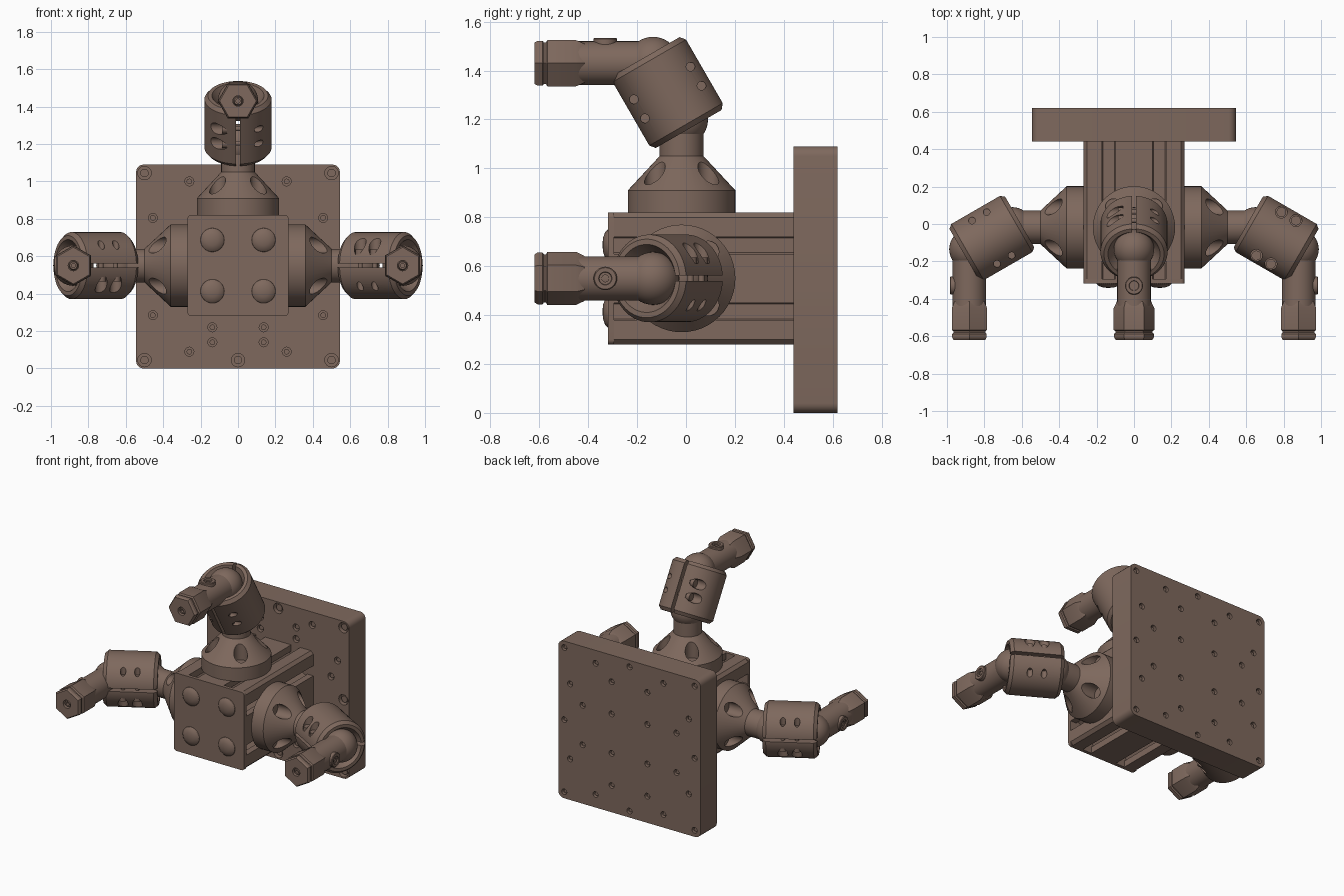
import bpy, bmesh
from math import radians, pi, cos, sin
from mathutils import Matrix, Vector

if "Cube" in bpy.data.objects:
    bpy.data.objects.remove(bpy.data.objects["Cube"])

T = Matrix.Translation
mat = bpy.data.materials.new("brown_metal")
mat.diffuse_color = (0.21, 0.14, 0.11, 1)
mat.use_nodes = True
mat.node_tree.nodes["Principled BSDF"].inputs["Base Color"].default_value = mat.diffuse_color
CZ = 0.55  # height of the block centre


def Rx(deg):
    return Matrix.Rotation(radians(deg), 4, 'X')


def Ry(deg):
    return Matrix.Rotation(radians(deg), 4, 'Y')


def finish(name, bm):
    bmesh.ops.recalc_face_normals(bm, faces=bm.faces)
    me = bpy.data.meshes.new(name)
    bm.to_mesh(me)
    bm.free()
    me.materials.append(mat)
    ob = bpy.data.objects.new(name, me)
    bpy.context.collection.objects.link(ob)
    return ob


def lathe(name, prof, m=Matrix(), seg=48):
    """Revolve (radius, height) points about local z."""
    bm = bmesh.new()
    vs = [bm.verts.new((r, 0, z)) for r, z in prof]
    es = [bm.edges.new(p) for p in zip(vs, vs[1:])]
    bmesh.ops.spin(bm, geom=vs + es, cent=(0, 0, 0), axis=(0, 0, 1),
                   angle=2 * pi, steps=seg)
    bmesh.ops.remove_doubles(bm, verts=bm.verts, dist=1e-5)
    bm.transform(m)
    return finish(name, bm)


def prism(name, pts, y0, y1):
    """Extrude an (x, z) outline along y."""
    bm = bmesh.new()
    f = bm.faces.new([bm.verts.new((x, y0, z)) for x, z in pts])
    new = bmesh.ops.extrude_face_region(bm, geom=[f])['geom']
    bmesh.ops.translate(bm, vec=(0, y1 - y0, 0),
                        verts=[v for v in new if isinstance(v, bmesh.types.BMVert)])
    return finish(name, bm)


def rounded(h, r, cz):
    pts = []
    for k in range(4):
        for i in range(6):
            a = k * pi / 2 + i * pi / 10
            sx, sz = [(1, 1), (-1, 1), (-1, -1), (1, -1)][k]
            pts.append((sx * (h - r) + r * cos(a), cz + sz * (h - r) + r * sin(a)))
    return pts


def cyl(bm, r, z0, z1, m, seg=20):
    bmesh.ops.create_cone(bm, cap_ends=True, segments=seg, radius1=r, radius2=r,
                          depth=z1 - z0, matrix=m @ T((0, 0, (z0 + z1) / 2)))


def cut(ob, bm):
    tool = finish("cutter", bm)
    tool.hide_render = True
    mod = ob.modifiers.new("cut", 'BOOLEAN')
    mod.operation, mod.solver, mod.object = 'DIFFERENCE', 'EXACT', tool
    bpy.context.view_layer.objects.active = ob
    bpy.ops.object.modifier_apply(modifier=mod.name)
    bpy.data.objects.remove(tool)


def quad(a, b):
    return [(sx * a, sz * b) for sx in (-1, 1) for sz in (-1, 1)]


# Mounting plate with blind holes on both faces
plate = prism("mounting_plate", rounded(0.545, 0.04, 0.545), 0.44, 0.62)
big = quad(0.5, 0.5) + [(0, 0.5), (0, -0.5), (0.5, 0), (-0.5, 0)]
small = (quad(0.26, 0.455) + quad(0.455, 0.26) + quad(0.137, 0.405)
         + quad(0.137, 0.325) + quad(0.405, 0.137))
back = quad(0.26, 0.455) + quad(0.455, 0.26) + quad(0.137, 0.36) + quad(0.137, 0.137) \
    + quad(0.36, 0.137) + big
bm, heads = bmesh.new(), bmesh.new()
for holes, r, y, d in ((big, 0.036, 0.44, 1), (small, 0.024, 0.44, 1), (back, 0.02, 0.62, -1)):
    for x, z in holes:
        m = T((x, y, 0.545 + z)) @ Rx(-90 * d)
        cyl(bm, r, -0.02, 0.035, m, 16)
        cyl(heads, r * 0.62, 0.012, 0.05, m, 16)
cut(plate, bm)
finish("plate_screws", heads)

# Slotted block: one side of the section, turned four times
half = [(0.27, 0.25), (0.25, 0.27)]
side = []
for c in (0.135, -0.135):
    side += [(c + dx, z) for dx, z in ((0.035, 0.27), (0.035, 0.225), (0.055, 0.225),
             (0.03, 0.18), (-0.03, 0.18), (-0.055, 0.225), (-0.035, 0.225), (-0.035, 0.27))]
section = []
for k in range(4):
    c, s = [(1, 0), (0, 1), (-1, 0), (0, -1)][k]
    section += [(c * x - s * z, CZ + s * x + c * z) for x, z in half + side]
prism("slotted_block", section, -0.295, 0.44)
prism("block_end_cap", rounded(0.27, 0.02, CZ), -0.318, -0.295)
for x, z in quad(0.137, 0.137):
    lathe("cap_dome", [(0.065, -0.005), (0.063, 0.003), (0.052, 0.013), (0.03, 0.021), (0, 0.024)],
          T((x, -0.318, CZ + z)) @ Rx(90), 32)

# Top joint assembly, copied to both sides afterwards
joint = []

# Cone mount with axial screw pockets
MY = -0.018
mount = lathe("cone_mount", [(0, 0.815), (0.22, 0.815), (0.22, 0.91), (0.09, 1.05),
                             (0.09, 1.2), (0, 1.2)], T((0, MY, 0)))
bm = bmesh.new()
for k in range(4):
    a = pi / 4 + k * pi / 2
    cyl(bm, 0.043, 0.915, 1.2, T((0.155 * cos(a), MY + 0.155 * sin(a), 0)), 24)
cut(mount, bm)
joint.append(mount)

# Two balls
for name, y, z in (("lower_ball", MY, 1.2), ("upper_ball", -0.135, 1.43)):
    prof = [(0.108 * abs(sin(pi * i / 20)) if 0 < i < 20 else 0, 0.108 * cos(pi * i / 20))
            for i in range(21)]
    joint.append(lathe(name, prof, T((0, y, z)), 40))

# Split clamp, tilted forward
CM = T((0, -0.075, 1.31)) @ Rx(30)
prof = [(0, 0.12), (0.105, 0.12), (0.135, 0.172), (0.156, 0.172), (0.174, 0.15)]
prof += [(r, -z) for r, z in reversed(prof)]
clamp = lathe("split_clamp", prof, CM @ Matrix.Diagonal((1.03, 1, 1, 1)), 64)
bm, screws = bmesh.new(), bmesh.new()
bmesh.ops.create_cube(bm, size=1, matrix=CM @ Matrix.Diagonal((0.022, 0.6, 0.6, 1)))
for v, u in quad(0.134, 0.045):
    m = CM @ T((0, v, u)) @ Ry(90)
    cyl(bm, 0.032, -0.3, -0.06, m)
    cyl(bm, 0.018, 0.08, 0.3, m)
    cyl(screws, 0.026, -0.085, -0.05, m)
    cyl(screws, 0.013, -0.06, 0.085, m)
cut(clamp, bm)
joint += [clamp, finish("clamp_screws", screws)]

# Nozzle arm pointing forward: round tube, hexagon nut, side plug
AM = T((0, -0.135, 1.43)) @ Rx(90)
joint.append(lathe("nozzle_tube", [(0, 0), (0.09, 0), (0.09, 0.33), (0, 0.33)], AM))
nut = lathe("nozzle_nut", [(0, 0.28), (0.092, 0.28), (0.109, 0.315), (0.109, 0.432),
                           (0.098, 0.438), (0.098, 0.446), (0.106, 0.452), (0.106, 0.472),
                           (0.098, 0.484), (0, 0.484)], AM, 6)
bm = bmesh.new()
cyl(bm, 0.028, 0.455, 0.6, AM)
cut(nut, bm)
tip = lathe("nozzle_tip", [(0.029, 0.44), (0.02, 0.475), (0.011, 0.475), (0.011, 0.458),
                           (0, 0.458)], AM, 20)
plug = lathe("side_plug", [(0, 1.49), (0.048, 1.49), (0.048, 1.53), (0.044, 1.534), (0.027, 1.534),
                           (0.025, 1.526), (0.014, 1.526), (0.014, 1.51), (0, 1.51)],
             T((0, -0.33, 0)), 32)
joint += [nut, tip, plug]

# Smooth shading with sharp edges kept
for ob in bpy.context.scene.objects:
    bpy.ops.object.select_all(action='DESELECT')
    ob.select_set(True)
    bpy.context.view_layer.objects.active = ob
    bpy.ops.object.shade_smooth_by_angle(angle=radians(28))

# Left and right joints
for side_name, deg in (("right", 90), ("left", -90)):
    for ob in joint:
        c = ob.copy()
        c.name = side_name + "_" + ob.name
        c.matrix_world = T((0, 0, CZ)) @ Ry(deg) @ T((0, 0, -CZ))
        bpy.context.collection.objects.link(c)
